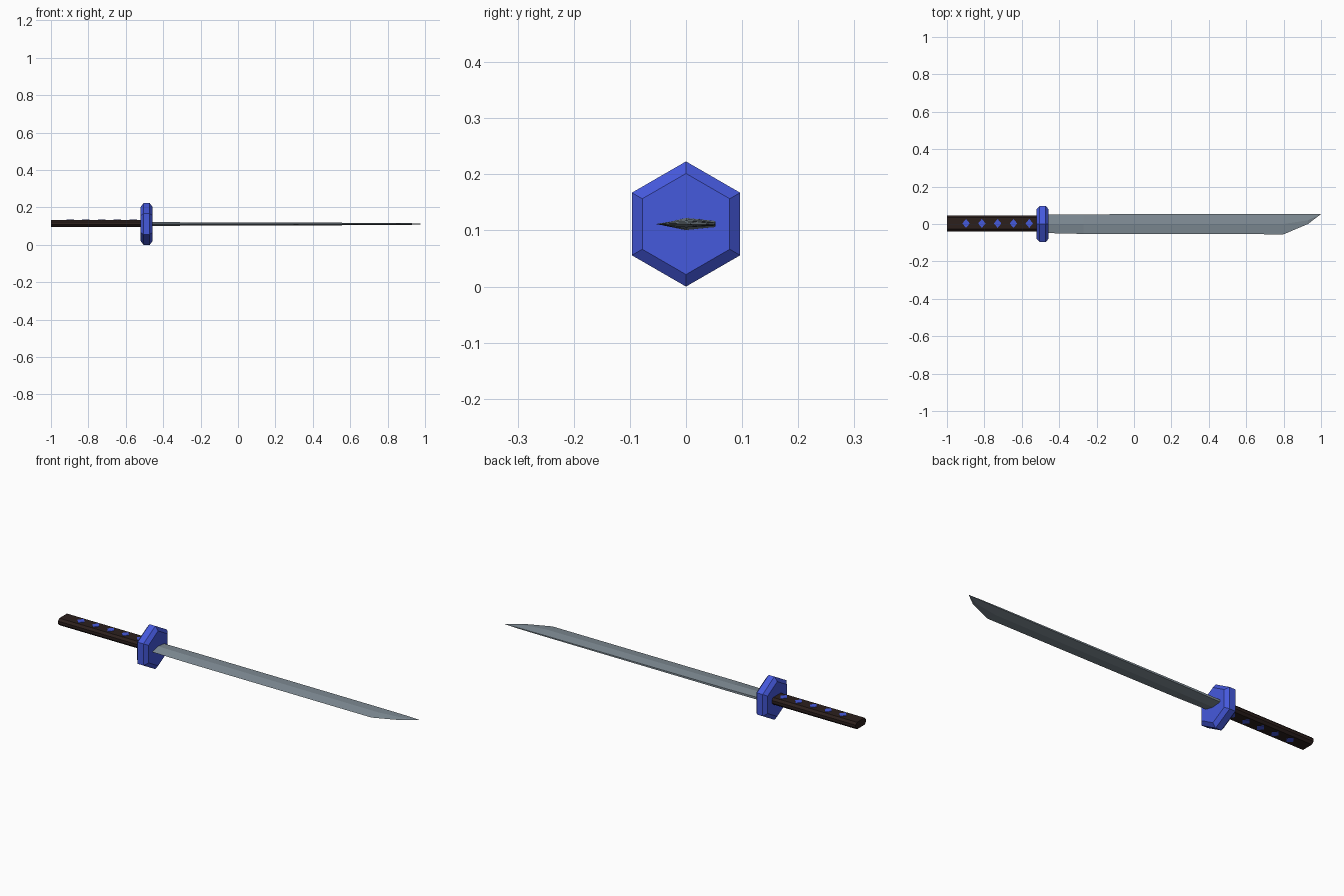
import bpy, bmesh, math

if "Cube" in bpy.data.objects:
    bpy.data.objects.remove(bpy.data.objects["Cube"])

ZC = 0.1115


def material(name, rgb):
    m = bpy.data.materials.new(name)
    m.diffuse_color = (*rgb, 1)
    m.use_nodes = True
    m.node_tree.nodes["Principled BSDF"].inputs["Base Color"].default_value = m.diffuse_color
    return m


def loft(name, sections, mat, tip=None):
    """Skin equal-length rings of points; cap both ends, or close on a tip point."""
    bm = bmesh.new()
    rings = [[bm.verts.new(p) for p in s] for s in sections]
    n = len(rings[0])
    for a, b in zip(rings, rings[1:]):
        for i in range(n):
            j = (i + 1) % n
            bm.faces.new((a[i], a[j], b[j], b[i]))
    bm.faces.new(rings[0])
    if tip:
        t = bm.verts.new(tip)
        for i in range(n):
            bm.faces.new((rings[-1][i], rings[-1][(i + 1) % n], t))
    else:
        bm.faces.new(rings[-1])
    bmesh.ops.recalc_face_normals(bm, faces=bm.faces)
    me = bpy.data.meshes.new(name)
    bm.to_mesh(me)
    bm.free()
    me.materials.append(mat)
    ob = bpy.data.objects.new(name, me)
    bpy.context.collection.objects.link(ob)
    return ob


blue = material("blue", (0.06, 0.1, 0.72))
dark = material("dark_wrap", (0.025, 0.014, 0.012))
steel = material("steel", (0.22, 0.27, 0.31))


# Hexagonal guard with bevelled rims
def hexagon(x, r):
    return [(x, r * math.sin(k * math.pi / 3), ZC + r * math.cos(k * math.pi / 3))
            for k in range(6)]


loft("guard", [hexagon(-0.521, 0.09), hexagon(-0.505, 0.1115),
               hexagon(-0.472, 0.1115), hexagon(-0.456, 0.09)], blue)


# Grip: flattened octagonal bar
GZ, GY, GH = 0.1145, 0.003, 0.018
half = [(0.042, 0.007), (0.031, GH), (-0.031, GH), (-0.042, 0.007)]
outline = half + [(-y, -z) for y, z in half]
loft("grip", [[(x, GY + y, GZ + z) for y, z in outline] for x in (-1.0, -0.49)], dark)

# Diamond studs on both flat sides of the grip
for k in range(5):
    x = -0.898 + 0.0845 * k
    for side, s in (("top", 1), ("bottom", -1)):
        ring = [(0.02, 0), (0, 0.024), (-0.02, 0), (0, -0.024)]
        loft(f"stud_{side}_{k + 1}",
             [[(x + u, GY + v, GZ + s * h) for u, v in ring] for h in (GH - 0.004, GH + 0.002)],
             blue)


# Blade: wedge section with a central ridge and a flat spine
def blade_section(x, edge, ridge, spine, hr, hs):
    return [(x, edge, ZC), (x, ridge, ZC + hr), (x, spine, ZC + hs),
            (x, spine, ZC - hs), (x, ridge, ZC - hr)]


loft("blade", [blade_section(-0.49, -0.048, 0.0, 0.049, 0.011, 0.006),
               blade_section(-0.27, -0.053, 0.0, 0.052, 0.009, 0.005),
               blade_section(0.80, -0.055, 0.0, 0.053, 0.006, 0.003),
               blade_section(0.93, 0.0, 0.02, 0.053, 0.004, 0.002)],
     steel, tip=(1.0, 0.053, ZC))
